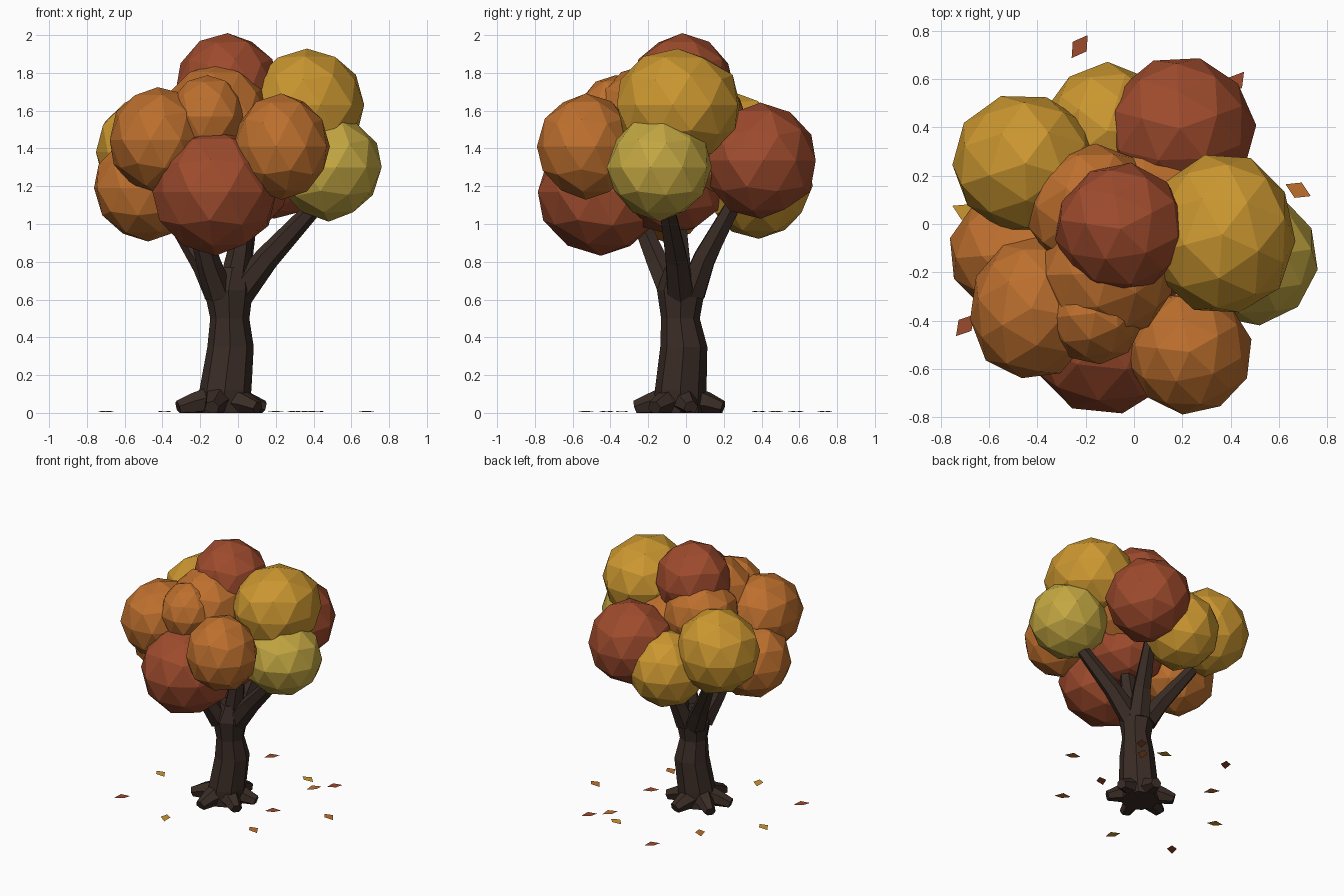
import bpy, bmesh, math, random
from mathutils import Vector

if "Cube" in bpy.data.objects:
    bpy.data.objects.remove(bpy.data.objects["Cube"])

random.seed(4)


def material(name, rgb):
    m = bpy.data.materials.new(name)
    m.diffuse_color = (*rgb, 1)
    m.use_nodes = True
    m.node_tree.nodes["Principled BSDF"].inputs["Base Color"].default_value = m.diffuse_color
    return m


BARK = material("bark", (0.042, 0.025, 0.019))
YELLOW = material("yellow_leaf", (0.60, 0.31, 0.03))
ORANGE = material("orange_leaf", (0.51, 0.16, 0.027))
RED = material("red_leaf", (0.34, 0.07, 0.026))
OLIVE = material("olive_leaf", (0.55, 0.39, 0.055))


def finish(name, bm, mat):
    bmesh.ops.recalc_face_normals(bm, faces=bm.faces)
    me = bpy.data.meshes.new(name)
    bm.to_mesh(me)
    bm.free()
    me.materials.append(mat)
    ob = bpy.data.objects.new(name, me)
    bpy.context.collection.objects.link(ob)
    return ob


def tube(name, path, sides, jitter=0.0, upright=False):
    """Tapered faceted limb through (x, y, z, radius) points, kept above ground."""
    bm = bmesh.new()
    pts = [Vector(p[:3]) for p in path]
    rings = []
    for i, p in enumerate(pts):
        d = pts[min(i + 1, len(pts) - 1)] - pts[max(i - 1, 0)]
        if upright:
            d = Vector((0, 0, 1))
        q = Vector((0, 0, 1)).rotation_difference(d.normalized())
        ring = []
        for k in range(sides):
            a = math.tau * k / sides
            r = path[i][3] * (1 + random.uniform(-jitter, jitter))
            co = p + q @ Vector((r * math.cos(a), r * math.sin(a), 0))
            co.z = max(co.z, 0)
            ring.append(bm.verts.new(co))
        rings.append(ring)
    for a, b in zip(rings, rings[1:]):
        for k in range(sides):
            n = (k + 1) % sides
            bm.faces.new((a[k], a[n], b[n], b[k]))
    bm.faces.new(rings[0])
    bm.faces.new(rings[-1])
    return finish(name, bm, BARK)


# trunk
tube("trunk", [(-.08, -.03, 0, .135), (-.07, -.03, .12, .138), (-.042, -.012, .35, .122),
               (-.045, -.03, .5, .102), (-.05, -.025, .65, .125), (-.03, -.02, .77, .09)],
     8, 0.04, True)

# roots
for i in range(6):
    a = math.radians(22 + i * 60 + random.uniform(-8, 8))
    c, s = math.cos(a), math.sin(a)
    tube(f"root_{i + 1}", [(-.09 + c * d, -.035 + s * d, z, r) for d, z, r in
                           ((.04, .07, .085), (.15, .05, .06), (.235, .025, .04))], 6, 0.06)

# branches
branches = [((.0, -.03, .63), (.15, -.05, .82), (.44, -.11, 1.13)),
            ((-.02, .03, .63), (.01, .10, .82), (.07, .26, 1.12)),
            ((-.10, .02, .63), (-.18, .08, .78), (-.35, .22, 1.05)),
            ((-.10, -.07, .63), (-.16, -.15, .80), (-.24, -.28, 1.10)),
            ((-.03, -.03, .63), (.01, -.04, .85), (.05, -.05, 1.15))]
for i, (a, b, c) in enumerate(branches):
    tube(f"branch_{i + 1}", [(*a, .08), (*b, .065), (*c, .043)], 6, 0.06)

# foliage clumps: centre, radii, colour
clumps = [((-.055, -.02, 1.72), (.275, .27, .285), RED),
          ((.365, -.045, 1.63), (.305, .335, .295), YELLOW),
          ((.48, -.14, 1.30), (.28, .275, .28), OLIVE),
          ((.23, -.53, 1.41), (.255, .255, .275), ORANGE),
          ((-.12, -.45, 1.17), (.33, .335, .33), RED),
          ((-.425, -.35, 1.445), (.26, .295, .28), ORANGE),
          ((-.475, -.12, 1.19), (.29, .27, .275), ORANGE),
          ((-.45, .25, 1.38), (.305, .29, .31), YELLOW),
          ((-.11, .385, 1.205), (.27, .28, .28), YELLOW),
          ((.19, .395, 1.335), (.31, .30, .305), RED),
          ((-.11, -.205, 1.57), (.275, .275, .275), ORANGE),
          ((-.16, -.37, 1.57), (.20, .21, .215), ORANGE),
          ((-.17, .06, 1.52), (.27, .27, .27), ORANGE),
          ((.06, .05, 1.40), (.29, .28, .26), ORANGE),
          ((.0, -.08, 1.23), (.28, .29, .29), RED)]
for i, (c, r, mat) in enumerate(clumps):
    bm = bmesh.new()
    bmesh.ops.create_icosphere(bm, subdivisions=2, radius=1)
    spin = random.uniform(0, math.tau)
    for v in bm.verts:
        # turn each clump and make it slightly uneven
        x, y, z = v.co * random.uniform(.985, 1.03)
        p = (x * math.cos(spin) - y * math.sin(spin), x * math.sin(spin) + y * math.cos(spin), z)
        v.co = [p[k] * r[k] for k in range(3)]
    ob = finish(f"foliage_{i + 1}", bm, mat)
    ob.location = c

# fallen leaves: x, y, colour
leaves = [(-.225, .735, RED), (.68, .14, ORANGE), (-.70, -.42, RED), (-.70, .05, YELLOW),
          (-.25, -.53, YELLOW), (.37, -.34, ORANGE), (.30, 0, RED), (.42, .585, RED),
          (.32, .475, ORANGE), (.20, .57, YELLOW), (-.39, .385, ORANGE)]
for i, (x, y, mat) in enumerate(leaves):
    bm = bmesh.new()
    a = math.radians((55, -25, 50)[i]) if i < 3 else random.uniform(0, math.tau)
    vs = []
    for k, (r, z) in enumerate(((.058, .004), (.035, .01), (.058, .004), (.035, .01))):
        t = a + k * math.pi / 2
        vs.append(bm.verts.new((x + r * math.cos(t), y + r * math.sin(t), z)))
    bm.faces.new(vs)
    finish(f"fallen_leaf_{i + 1}", bm, mat)
